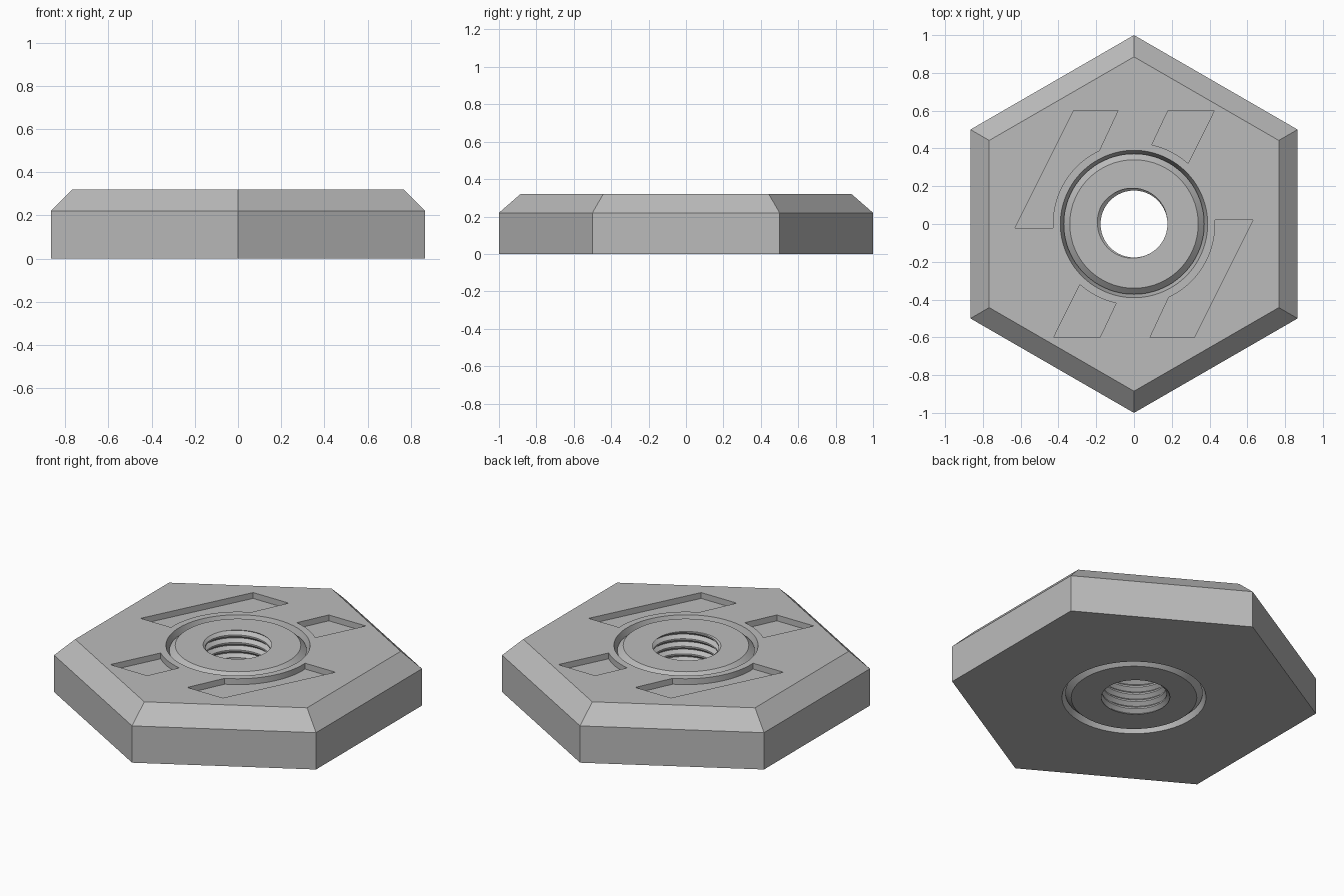
import bpy, bmesh
from math import sin, cos, pi, radians, atan2

if "Cube" in bpy.data.objects:
    bpy.data.objects.remove(bpy.data.objects["Cube"])

HEIGHT = 0.32
SEGMENTS = 120
PITCH = 0.045

grey = bpy.data.materials.new("mid grey")
grey.use_nodes = True
grey.diffuse_color = (0.5, 0.5, 0.5, 1)
grey.node_tree.nodes["Principled BSDF"].inputs["Base Color"].default_value = grey.diffuse_color


def make_object(name, bm):
    bmesh.ops.recalc_face_normals(bm, faces=bm.faces)
    mesh = bpy.data.meshes.new(name)
    bm.to_mesh(mesh)
    bm.free()
    mesh.materials.append(grey)
    obj = bpy.data.objects.new(name, mesh)
    bpy.context.collection.objects.link(obj)
    return obj


def stack(name, rings):
    """Solid through a list of equal-length point rings, capped at both ends."""
    bm = bmesh.new()
    loops = [[bm.verts.new(p) for p in ring] for ring in rings]
    for low, high in zip(loops, loops[1:]):
        for i in range(len(low)):
            j = (i + 1) % len(low)
            bm.faces.new((low[i], low[j], high[j], high[i]))
    bm.faces.new(loops[0])
    bm.faces.new(loops[-1])
    return make_object(name, bm)


def circle(radius, z, count, start=0.0):
    return [(radius * cos(start + 2 * pi * i / count),
             radius * sin(start + 2 * pi * i / count), z) for i in range(count)]


def activate(obj):
    bpy.ops.object.select_all(action='DESELECT')
    obj.select_set(True)
    bpy.context.view_layer.objects.active = obj


def cut(obj, cutter):
    activate(obj)
    mod = obj.modifiers.new("cut", 'BOOLEAN')
    mod.operation = 'DIFFERENCE'
    mod.solver = 'EXACT'
    mod.object = cutter
    bpy.ops.object.modifier_apply(modifier=mod.name)
    bpy.data.objects.remove(cutter)


def arc(a, b, radius=0.43, steps=16):
    """Points along a circle about the centre, from the direction of a to that of b."""
    t0, t1 = atan2(a[1], a[0]), atan2(b[1], b[0])
    if t1 < 0 and t0 > 0:
        t1 += 2 * pi
    return [(radius * cos(t0 + (t1 - t0) * k / steps),
             radius * sin(t0 + (t1 - t0) * k / steps)) for k in range(steps + 1)]


# Hexagonal body with a chamfered top edge
body = stack("hex_body", [circle(r, z, 6, pi / 2)
                          for r, z in ((1, 0), (1, 0.22), (0.885, HEIGHT))])

# Waisted centre opening that holds the insert captive
slope = 0.05 / 0.16
opening = [(0.39 + slope * 0.02, -0.02), (0.34, 0.16), (0.39 + slope * 0.02, HEIGHT + 0.02)]
cut(body, stack("opening_cutter", [circle(r, z, SEGMENTS) for r, z in opening]))

# Slanted pockets, each repeated by a half turn
long_pocket = [(-0.63, -0.02), (-0.32, 0.60), (-0.085, 0.60)] + arc((-0.185, 0.39), (-0.43, -0.02))
short_pocket = [(0.18, 0.60), (0.425, 0.60)] + arc((0.29, 0.325), (0.095, 0.42))
for outline in (long_pocket, short_pocket):
    for s in (1, -1):
        cut(body, stack("pocket_cutter", [[(s * x, s * y, z) for x, y in outline]
                                          for z in (HEIGHT - 0.035, HEIGHT + 0.05)]))
activate(body)
bpy.ops.object.shade_smooth_by_angle(angle=radians(20))


# Threaded insert: chamfered waisted rim outside, helical thread inside
CREST, ROOT = 0.177, 0.198
THREAD = ((0.0, ROOT), (0.4, CREST), (0.6, CREST), (1.0, ROOT))


def thread_radius(phase):
    phase %= 1.0
    for (p0, r0), (p1, r1) in zip(THREAD, THREAD[1:]):
        if phase <= p1:
            return r0 + (r1 - r0) * (phase - p0) / (p1 - p0)
    return ROOT


RIM = [(0.34, 0), (0.372, 0.03), (0.325, 0.16), (0.372, 0.29), (0.34, HEIGHT)]
turns = int(HEIGHT / PITCH) + 3
bm = bmesh.new()
points = {}


def vert(x, y, z):
    key = (round(x, 5), round(y, 5), round(z, 5))
    if key not in points:
        points[key] = bm.verts.new(key)
    return points[key]


columns = []
for i in range(SEGMENTS + 1):
    turn = i / SEGMENTS
    # The groove meets the top face on the left rear side
    shift = turn + HEIGHT / PITCH - 0.42
    profile = list(RIM) + [(thread_radius(HEIGHT / PITCH - shift), HEIGHT)]
    base = shift - int(HEIGHT / PITCH + 1)
    for k in range(turns, -4, -1):
        for p in (0.6, 0.4, 0.0):
            z = min(max((base + k + p) * PITCH, 0), HEIGHT)
            profile.append((thread_radius(z / PITCH - shift), z))
    profile.append((thread_radius(-shift), 0))
    a = 2 * pi * turn
    columns.append([vert(r * cos(a), r * sin(a), z) for r, z in profile])

for left, right in zip(columns, columns[1:]):
    for k in range(len(left)):
        n = (k + 1) % len(left)
        corners = list(dict.fromkeys((left[k], right[k], right[n], left[n])))
        if len(corners) > 2 and not bm.faces.get(corners):
            bm.faces.new(corners)
insert = make_object("threaded_insert", bm)
activate(insert)
bpy.ops.object.shade_smooth_by_angle(angle=radians(25))
